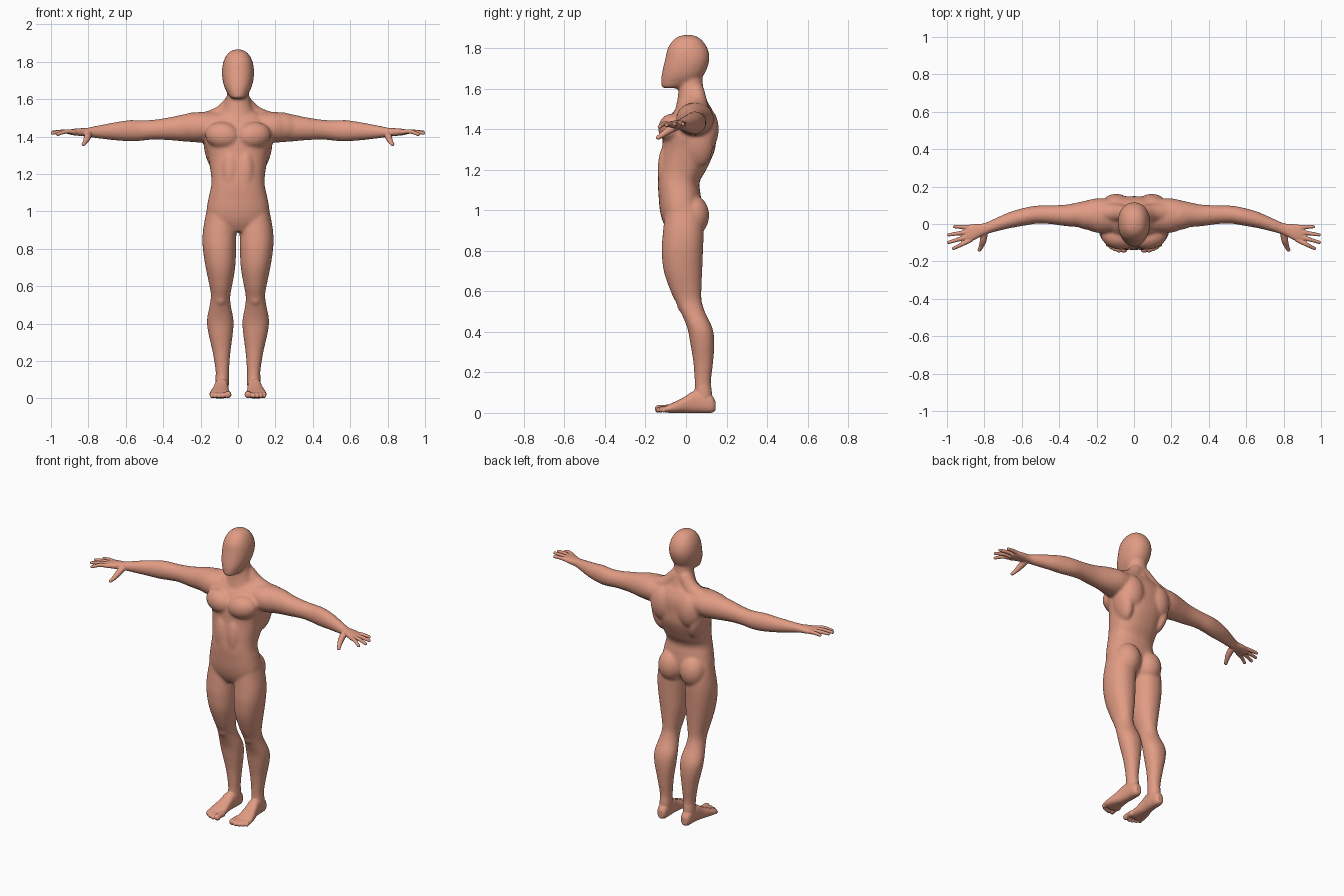
import bpy, bmesh, math
from mathutils import Vector, Matrix, Euler

skin = bpy.data.materials.new("skin")
skin.diffuse_color = (0.75, 0.33, 0.23, 1)


def spline(rows, steps=4):
    """Catmull-Rom interpolation of rows of numbers."""
    out = []
    for i in range(len(rows) - 1):
        a, b, c, d = (rows[max(i - 1, 0)], rows[i], rows[i + 1], rows[min(i + 2, len(rows) - 1)])
        for k in range(steps):
            t = k / steps
            out.append([0.5 * (2 * q + (r - p) * t + (2 * p - 5 * q + 4 * r - s) * t * t
                               + (3 * q - p - 3 * r + s) * t ** 3) for p, q, r, s in zip(a, b, c, d)])
    return out + [list(rows[-1])]


def bridge(bm, rings):
    """Close a stack of point rings into a solid."""
    rings = [[bm.verts.new(p) for p in ring] for ring in rings]
    n = len(rings[0])
    for a, b in zip(rings, rings[1:]):
        for k in range(n):
            bm.faces.new((a[k], a[(k + 1) % n], b[(k + 1) % n], b[k]))
    bm.faces.new(rings[0])
    bm.faces.new(rings[-1])


def loft(bm, axis, rows, side=1, power=2.0, seg=32):
    """Skin of rounded sections; row = position on axis, two centres, two radii."""
    others = [i for i in range(3) if i != axis]
    rings = []
    for t, c1, c2, r1, r2 in spline(rows):
        ring = []
        for k in range(seg):
            a = 2 * math.pi * k / seg
            ca, sa = math.cos(a), math.sin(a)
            p = Vector((0, 0, 0))
            p[axis] = t
            p[others[0]] = c1 + r1 * math.copysign(abs(ca) ** (2 / power), ca)
            p[others[1]] = c2 + r2 * math.copysign(abs(sa) ** (2 / power), sa)
            p.x *= side
            ring.append(p)
        rings.append(ring)
    bridge(bm, rings)


def ball(bm, c, r, side=1, rot=(0, 0, 0), seg=20, rows=12):
    """Ellipsoid used for muscle masses."""
    m = (Matrix.Diagonal((side, 1, 1, 1)) @ Matrix.Translation(c)
         @ Euler(rot).to_matrix().to_4x4() @ Matrix.Diagonal((*r, 1)))
    rings = []
    for j in range(rows):
        v = math.pi * (j + 0.4) / (rows - 0.2)
        rings.append([m @ Vector((math.sin(v) * math.cos(2 * math.pi * k / seg),
                                  math.sin(v) * math.sin(2 * math.pi * k / seg), math.cos(v)))
                      for k in range(seg)])
    bridge(bm, rings)


def chain(bm, points, side=1, steps=6):
    """Tapered round limb through points (x, y, z, radius)."""
    for x, y, z, r in spline(points, steps):
        ball(bm, (x, y, z), (r, r, r), side, seg=12, rows=8)


def finish(bm, name, voxel, smooth):
    """Fuse the masses into one smooth skin."""
    bmesh.ops.recalc_face_normals(bm, faces=bm.faces[:])
    me = bpy.data.meshes.new(name)
    bm.to_mesh(me)
    bm.free()
    me.materials.append(skin)
    ob = bpy.data.objects.new(name, me)
    bpy.context.collection.objects.link(ob)
    rm = ob.modifiers.new("fuse", 'REMESH')
    rm.mode = 'VOXEL'
    rm.voxel_size = voxel
    rm.use_smooth_shade = True
    sm = ob.modifiers.new("soften", 'SMOOTH')
    sm.factor = 0.5
    sm.iterations = smooth


# ---- body: trunk, neck and head
body = bmesh.new()
loft(body, 2, [
    (1.54, 0, 0.04, 0.09, 0.06), (1.50, 0, 0.038, 0.15, 0.09), (1.45, 0, 0.03, 0.18, 0.117),
    (1.38, 0, 0.018, 0.18, 0.13), (1.30, 0, 0.012, 0.162, 0.131), (1.20, 0, -0.017, 0.145, 0.117),
    (1.14, 0, -0.036, 0.143, 0.103), (1.08, 0, -0.032, 0.156, 0.104), (1.00, 0, -0.025, 0.168, 0.104),
    (0.94, 0, -0.025, 0.15, 0.088), (0.89, 0, -0.03, 0.07, 0.055)], power=2.3)
loft(body, 2, [
    (1.69, 0, 0.03, 0.055, 0.05), (1.64, 0, 0.025, 0.058, 0.057), (1.60, 0, 0.025, 0.064, 0.062),
    (1.55, 0, 0.03, 0.08, 0.072), (1.49, 0, 0.035, 0.11, 0.09)])
loft(body, 2, [
    (1.866, 0, 0.008, 0.012, 0.018), (1.858, 0, 0.008, 0.036, 0.045), (1.84, 0, 0.008, 0.058, 0.071),
    (1.80, 0, 0.008, 0.078, 0.098), (1.75, 0, 0.007, 0.086, 0.109), (1.70, 0, -0.005, 0.082, 0.109),
    (1.66, 0, -0.02, 0.071, 0.101), (1.63, 0, -0.041, 0.055, 0.081), (1.61, 0, -0.064, 0.041, 0.056),
    (1.603, 0, -0.075, 0.026, 0.035)], power=2.2)

for s in (1, -1):
    # chest, back, shoulder and hip muscles
    ball(body, (0.083, -0.07, 1.405), (0.095, 0.066, 0.072), s, (0, -0.15, 0.2))
    ball(body, (0.095, 0.09, 1.40), (0.085, 0.072, 0.115), s)
    ball(body, (0.135, 0.06, 1.33), (0.045, 0.075, 0.12), s, (0, 0.2, 0))
    ball(body, (0.235, 0.045, 1.452), (0.105, 0.078, 0.078), s, (0, 0.1, 0))
    ball(body, (0.04, -0.095, 1.20), (0.05, 0.045, 0.13), s)
    ball(body, (0.078, 0.035, 0.975), (0.082, 0.08, 0.10), s)
    chain(body, [(0.03, 0.05, 1.58, 0.045), (0.09, 0.06, 1.515, 0.05), (0.18, 0.06, 1.475, 0.055)], s)
    # arm
    loft(body, 0, [
        (0.12, 0.045, 1.452, 0.09, 0.08), (0.20, 0.045, 1.45, 0.092, 0.082), (0.28, 0.05, 1.447, 0.07, 0.074),
        (0.36, 0.046, 1.442, 0.058, 0.062), (0.45, 0.05, 1.437, 0.05, 0.053), (0.52, 0.05, 1.432, 0.048, 0.055),
        (0.58, 0.04, 1.431, 0.048, 0.057), (0.66, 0.022, 1.428, 0.044, 0.048), (0.74, -0.005, 1.425, 0.036, 0.036),
        (0.80, -0.027, 1.423, 0.031, 0.025), (0.83, -0.035, 1.422, 0.025, 0.015)], s)
    # leg
    loft(body, 2, [
        (1.02, 0.10, -0.02, 0.065, 0.08), (0.95, 0.095, -0.012, 0.084, 0.096), (0.88, 0.099, -0.014, 0.09, 0.101),
        (0.80, 0.099, -0.018, 0.089, 0.102), (0.70, 0.094, -0.015, 0.079, 0.095), (0.60, 0.092, 0.0, 0.06, 0.076),
        (0.55, 0.093, 0.013, 0.052, 0.065), (0.50, 0.095, 0.033, 0.056, 0.06), (0.42, 0.095, 0.068, 0.071, 0.062),
        (0.35, 0.093, 0.08, 0.066, 0.06), (0.25, 0.088, 0.085, 0.048, 0.049), (0.15, 0.084, 0.083, 0.036, 0.04),
        (0.09, 0.084, 0.085, 0.035, 0.042), (0.05, 0.085, 0.085, 0.03, 0.04)], s, 2.15)
    # knee cap
    ball(body, (0.093, -0.015, 0.535), (0.033, 0.03, 0.04), s)
finish(body, "body", 0.008, 8)

for s, label in ((1, "left"), (-1, "right")):
    # ---- hand: palm, fingers, thumb
    hand = bmesh.new()
    loft(hand, 0, [
        (0.77, -0.017, 1.424, 0.03, 0.028), (0.81, -0.030, 1.423, 0.032, 0.023), (0.85, -0.042, 1.424, 0.042, 0.02),
        (0.88, -0.050, 1.424, 0.046, 0.017), (0.905, -0.053, 1.424, 0.04, 0.012)], s, 2.4)
    for y0, x1, y1, z1 in ((-0.086, 0.965, -0.131, 1.412), (-0.064, 0.991, -0.098, 1.419),
                           (-0.040, 0.990, -0.058, 1.424), (-0.018, 0.960, -0.014, 1.424)):
        chain(hand, [(0.875, y0, 1.424, 0.0135), ((0.875 + x1) / 2, (y0 + y1) / 2, 1.427, 0.012),
                     (x1, y1, z1, 0.0095)], s)
    chain(hand, [(0.80, -0.045, 1.415, 0.02), (0.806, -0.085, 1.395, 0.019),
                 (0.815, -0.115, 1.374, 0.014), (0.826, -0.138, 1.359, 0.011)], s, 4)
    finish(hand, label + "_hand", 0.004, 3)

    # ---- foot: heel to ball, then five toes
    foot = bmesh.new()
    loft(foot, 1, [
        (0.145, 0.085, 0.035, 0.018, 0.024), (0.125, 0.085, 0.044, 0.031, 0.044), (0.07, 0.086, 0.055, 0.036, 0.055),
        (0.03, 0.089, 0.052, 0.038, 0.052), (0.0, 0.092, 0.042, 0.042, 0.042), (-0.04, 0.096, 0.031, 0.05, 0.031),
        (-0.08, 0.098, 0.022, 0.055, 0.022), (-0.105, 0.098, 0.017, 0.052, 0.014)], s, 2.4)
    loft(foot, 2, [(0.15, 0.084, 0.083, 0.034, 0.038), (0.10, 0.084, 0.085, 0.036, 0.043),
                   (0.04, 0.085, 0.085, 0.034, 0.045)], s)
    for x, y, r in ((0.054, -0.136, 0.019), (0.081, -0.140, 0.0135), (0.102, -0.134, 0.013),
                    (0.122, -0.124, 0.0125), (0.140, -0.110, 0.012)):
        chain(foot, [(x, -0.085, 0.022, r), (x, (y - 0.09) / 2, 0.023, r * 0.9), (x, y, r + 0.001, r)], s, 4)
    for v in foot.verts:
        v.co.z = max(v.co.z, 0.0)
    finish(foot, label + "_foot", 0.004, 3)
